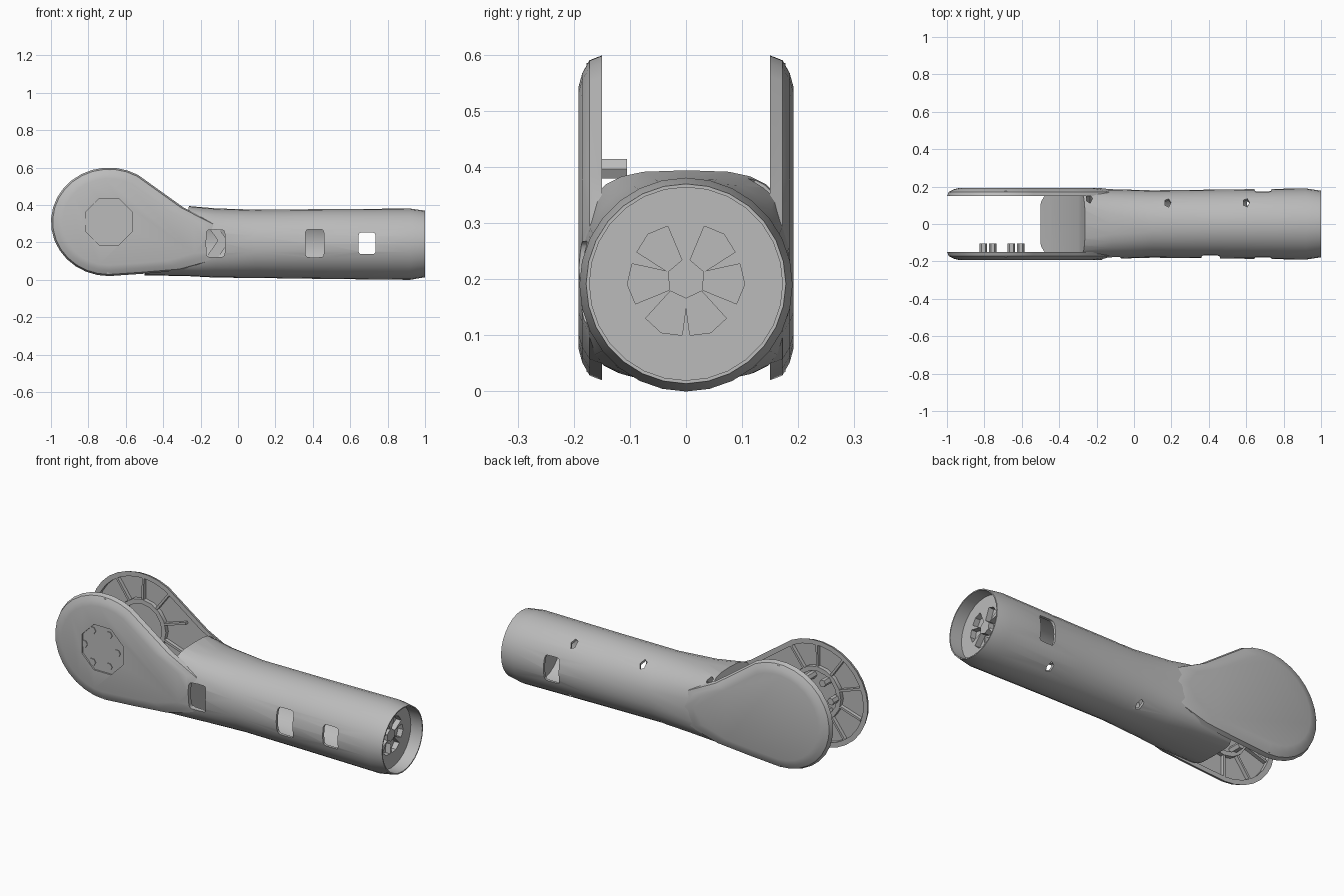
import bpy, bmesh, math
from math import sin, cos, pi, radians
from mathutils import Vector

if "Cube" in bpy.data.objects:
    bpy.data.objects.remove(bpy.data.objects["Cube"], do_unlink=True)

grey = bpy.data.materials.new("plain grey")
grey.use_nodes = True
grey.diffuse_color = (0.5, 0.5, 0.5, 1)
grey.node_tree.nodes["Principled BSDF"].inputs["Base Color"].default_value = (0.5, 0.5, 0.5, 1)


def loft(name, rings):
    """Solid skinned through equal-length closed rings, capped at both ends."""
    bm = bmesh.new()
    loops = [[bm.verts.new(p) for p in ring] for ring in rings]
    n = len(loops[0])
    for a, b in zip(loops, loops[1:]):
        for i in range(n):
            j = (i + 1) % n
            bm.faces.new((a[i], a[j], b[j], b[i]))
    bm.faces.new(loops[0])
    bm.faces.new(loops[-1])
    bmesh.ops.recalc_face_normals(bm, faces=bm.faces)
    mesh = bpy.data.meshes.new(name)
    bm.to_mesh(mesh)
    bm.free()
    mesh.materials.append(grey)
    obj = bpy.data.objects.new(name, mesh)
    bpy.context.collection.objects.link(obj)
    return obj


def prism_y(name, outline, y0, y1):
    return loft(name, [[(x, y, z) for x, z in outline] for y in (y0, y1)])


def oval(cx, cz, rx, rz, n, power=2.0, turn=0.0):
    pts = []
    for i in range(n):
        a = 2 * pi * i / n + turn
        c, s = cos(a), sin(a)
        pts.append((cx + rx * math.copysign(abs(c) ** (2 / power), c),
                    cz + rz * math.copysign(abs(s) ** (2 / power), s)))
    return pts


def cut(obj, *cutters):
    bpy.context.view_layer.objects.active = obj
    for c in cutters:
        mod = obj.modifiers.new("cut", "BOOLEAN")
        mod.operation, mod.solver, mod.object = "DIFFERENCE", "EXACT", c
        bpy.ops.object.modifier_apply(modifier=mod.name)


def discard(*objs):
    for o in objs:
        bpy.data.objects.remove(o, do_unlink=True)


def tube(name, stations, shrink=0.0):
    rings = []
    for x, half, low, high, power in stations:
        ring = oval(0, (low + high) / 2, half - shrink, (high - low) / 2 - shrink, 28, power)
        rings.append([(x, y, z) for y, z in ring])
    return loft(name, rings)


# Arm tube: squarish near the fork, round at the far end
arm = tube("arm_tube", [
    (-0.55, 0.188, 0.025, 0.40, 4), (-0.27, 0.188, 0.02, 0.395, 3.4),
    (-0.12, 0.186, 0.012, 0.382, 2.5), (0.1, 0.18, 0.01, 0.375, 2.1),
    (0.45, 0.184, 0.005, 0.378, 2), (0.92, 0.19, 0, 0.381, 2),
    (1.0, 0.178, 0.014, 0.37, 2)])
cavity = tube("cavity_cutter", [
    (-0.2, 0.18, 0.02, 0.38, 2.5), (0.1, 0.18, 0.01, 0.375, 2.1),
    (0.45, 0.184, 0.005, 0.378, 2), (0.88, 0.19, 0, 0.381, 2)], 0.014)
end_recess = tube("end_cutter", [
    (0.93, 0.172, 0.02, 0.364, 2), (1.05, 0.172, 0.02, 0.364, 2)])

# Concave bulkhead that clears the joint
bulkhead = prism_y("bulkhead_cutter", [
    (-1.2, 0.6), (-0.24, 0.6), (-0.26, 0.4), (-0.29, 0.3), (-0.36, 0.17),
    (-0.44, 0.08), (-0.5, 0.03), (-0.51, -0.1), (-1.2, -0.1)], -0.3, 0.3)
cut(arm, cavity, end_recess, bulkhead)
discard(cavity, end_recess, bulkhead)

# Rounded side windows
windows = []
for side, x, z, w, h in ((-1, -0.12, 0.195, 0.05, 0.073), (-1, 0.41, 0.195, 0.05, 0.075),
                         (-1, 0.69, 0.195, 0.046, 0.058), (1, 0.69, 0.195, 0.046, 0.07)):
    windows.append(prism_y("window_cutter", oval(x, z, w, h, 20, 7), side * 0.1, side * 0.3))
cut(arm, *windows)

# Small screw holes along the back corners
for x, angle in ((0.6, 52), (0.18, 52), (-0.24, 52), (0.62, -52), (0.06, -52)):
    d = Vector((0, cos(radians(angle)), sin(radians(angle))))
    side_dir = Vector((1, 0, 0)).cross(d)
    base = Vector((x, 0, 0.19))
    hole = loft("hole_cutter", [[base + d * r + Vector((u, 0, 0)) + side_dir * v
                                 for u, v in oval(0, 0, 0.018, 0.03, 5)] for r in (0.14, 0.26)])
    cut(arm, hole)
    discard(hole)

# Wedge pockets in the end disc
for angle in (50, 130, -5, 185, 245, 295):
    corners = [(r, radians(angle + t)) for r, t in
               ((0.035, -28), (0.1, -21), (0.105, 0), (0.1, 21), (0.035, 28))]
    wedge = loft("wedge_cutter", [[(x, r * cos(a), 0.2 + r * sin(a)) for r, a in corners]
                                  for x in (0.90, 0.96)])
    cut(arm, wedge)
    discard(wedge)

# Fork ears: rounded teardrop shells with ribbed pockets inside
CX, CZ = -0.69, 0.31
teardrop = []
for i in range(19):
    a = radians(60 + 210 * i / 18)
    teardrop.append((CX + 0.31 * cos(a), CZ + 0.29 * sin(a)))
teardrop += [(-0.5, 0.033), (-0.3, 0.05), (-0.12, 0.1), (-0.05, 0.2), (-0.12, 0.3), (-0.29, 0.386)]


def scaled(k):
    return [(CX + (x - CX) * k, CZ + (z - CZ) * k) for x, z in teardrop]


smooth = [arm]
for side, label in ((-1, "front"), (1, "back")):
    ear = loft(label + "_ear", [[(x, side * y, z) for x, z in scaled(k)]
                                for y, k in ((0.15, 1), (0.172, 0.97), (0.185, 0.89), (0.192, 0.8))])
    pocket = prism_y("pocket_cutter", scaled(0.91), side * 0.1, side * 0.174)
    cut(ear, pocket)
    discard(pocket)
    if side < 0:
        octagon = prism_y("octagon_cutter", oval(CX, CZ, 0.135, 0.135, 8, turn=pi / 8), -0.183, -0.25)
        cut(ear, octagon, windows[0])
        discard(octagon)
    smooth.append(ear)

    # Hub ring
    hub = prism_y(label + "_hub_ring", oval(CX, CZ, 0.145, 0.145, 16), side * 0.152, side * 0.178)
    bore = prism_y("bore_cutter", oval(CX, CZ, 0.12, 0.12, 16), side * 0.1, side * 0.25)
    cut(hub, bore)
    discard(bore)
    smooth.append(hub)

    # Radial ribs
    for i in range(10):
        a = 2 * pi * i / 10 + 0.3
        u, v = Vector((cos(a), sin(a))), Vector((-sin(a), cos(a))) * 0.006
        c = Vector((CX, CZ))
        outline = [c + u * 0.135 - v, c + u * 0.275 - v, c + u * 0.275 + v, c + u * 0.135 + v]
        prism_y(label + "_rib", outline, side * 0.154, side * 0.177)

# Six bolts through the front ear
for i in range(6):
    a = 2 * pi * i / 6
    prism_y("bolt", oval(CX - 0.015 + 0.1 * cos(a), CZ + 0.1 * sin(a), 0.02, 0.02, 6), -0.187, -0.105)

discard(*windows)

# Smooth the curved shells, keep edges sharp
bpy.ops.object.select_all(action="DESELECT")
for o in smooth:
    o.select_set(True)
bpy.context.view_layer.objects.active = arm
bpy.ops.object.shade_smooth_by_angle(angle=radians(32))
